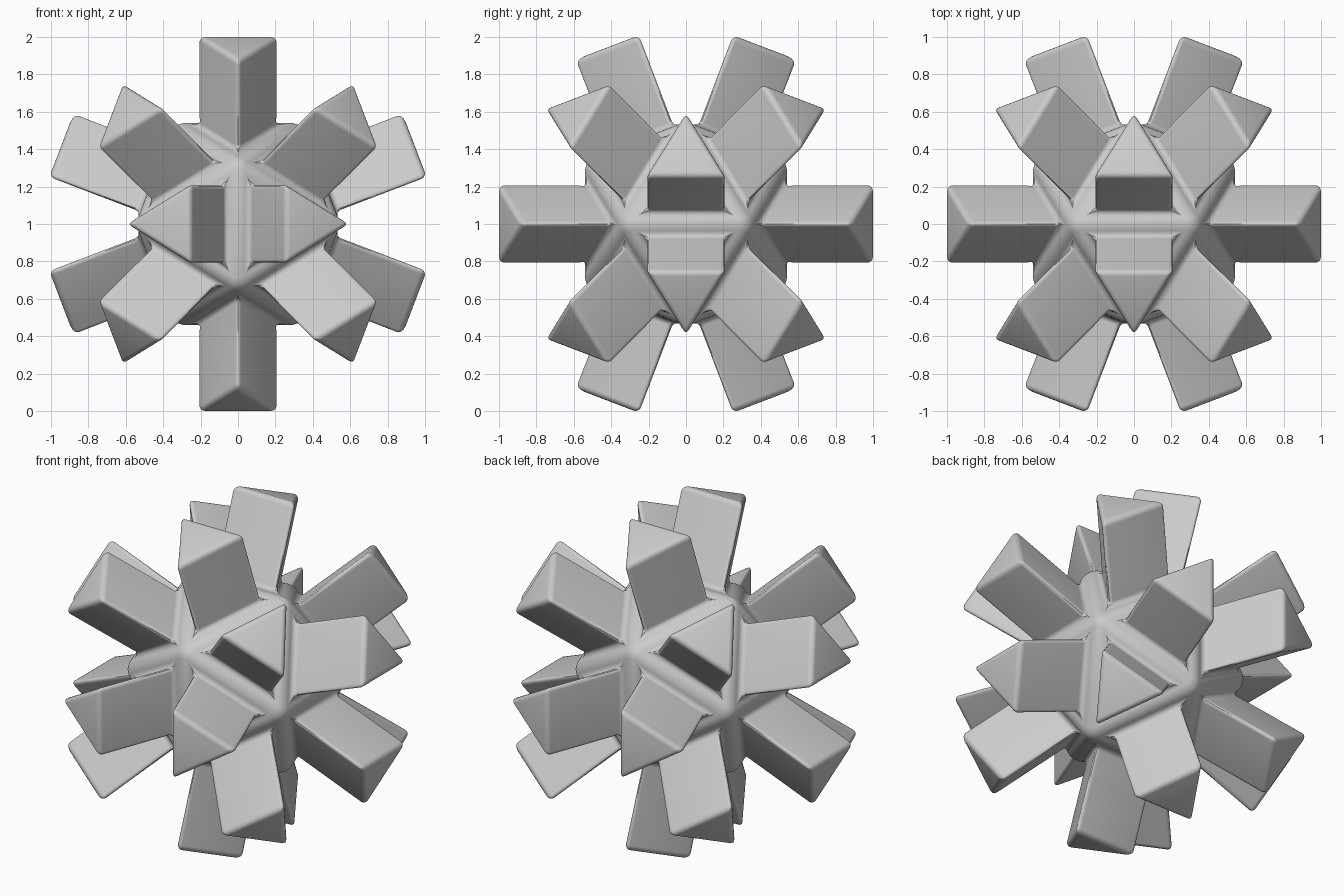
import bpy, bmesh, math
from itertools import product

if "Cube" in bpy.data.objects:
    bpy.data.objects.remove(bpy.data.objects["Cube"])

S = 0.338          # half edge length of the core icosahedron
H = 0.216          # half edge length of the triangular prisms
REACH = 1.032      # distance from centre to the prism tips
PHI = (1 + math.sqrt(5)) / 2

# Icosahedral core
bm = bmesh.new()
for a, b in product((-1, 1), (-PHI, PHI)):
    for co in ((0, b, a), (b, a, 0), (a, 0, b)):
        bm.verts.new([c * S for c in co])
bmesh.ops.convex_hull(bm, input=bm.verts[:])
bmesh.ops.recalc_face_normals(bm, faces=bm.faces[:])

# Inset every face, then pull it out into a triangular prism
faces = bm.faces[:]
bmesh.ops.inset_individual(bm, faces=faces, thickness=(S - H) / math.sqrt(3), use_even_offset=True)
caps = bmesh.ops.extrude_discrete_faces(bm, faces=faces)["faces"]
for f in caps:
    n = f.calc_center_median().normalized()
    step = n * (REACH - f.calc_center_median().length)
    bmesh.ops.translate(bm, verts=f.verts[:], vec=step)
bmesh.ops.recalc_face_normals(bm, faces=bm.faces[:])

me = bpy.data.meshes.new("spiked_ball")
bm.to_mesh(me)
bm.free()
ball = bpy.data.objects.new("spiked_ball", me)
bpy.context.collection.objects.link(ball)
ball.location.z = 1

# Rounded edges
bev = ball.modifiers.new("rounding", 'BEVEL')
bev.width = 0.03
bev.segments = 4
bev.limit_method = 'ANGLE'
bev.angle_limit = math.radians(15)
bev.use_clamp_overlap = False

bpy.context.view_layer.objects.active = ball
ball.select_set(True)
bpy.ops.object.modifier_apply(modifier=bev.name)
bpy.ops.object.shade_smooth_by_angle(angle=math.radians(40))
